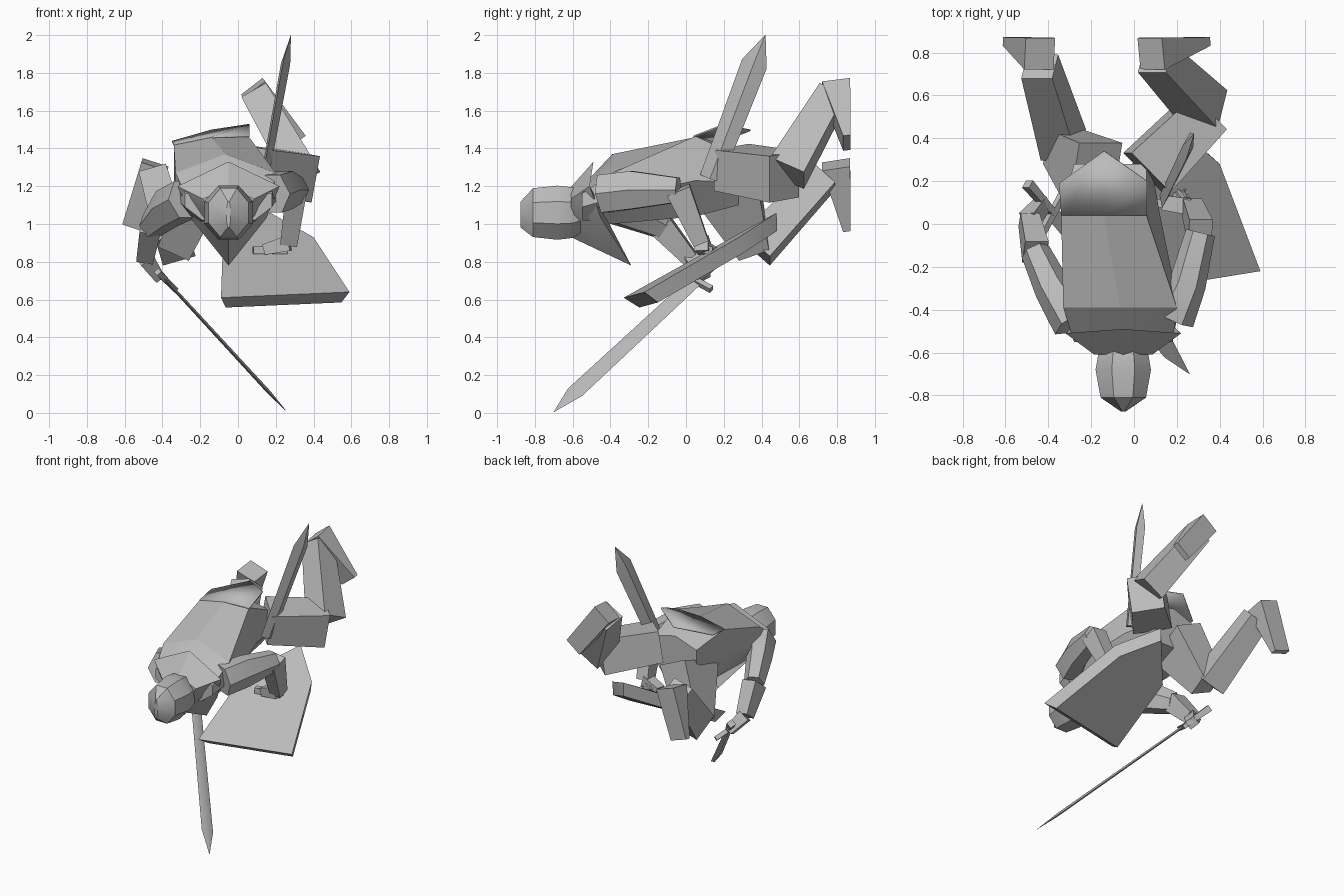
import bpy
import bmesh
import math
from mathutils import Vector

default_cube = bpy.data.objects.get("Cube")
if default_cube:
    bpy.data.objects.remove(default_cube, do_unlink=True)

GREY = (0.5, 0.5, 0.5, 1.0)
stone_grey = bpy.data.materials.new("stone_grey")
stone_grey.use_nodes = True
stone_grey.diffuse_color = GREY
for node in stone_grey.node_tree.nodes:
    if node.type == 'BSDF_PRINCIPLED':
        node.inputs["Base Color"].default_value = GREY

AXIS_X, AXIS_Y, AXIS_Z = Vector((1, 0, 0)), Vector((0, 1, 0)), Vector((0, 0, 1))


def finish(name, mesh_builder, smooth_angle=25):
    """Turn a bmesh into a shaded, coloured object."""
    bmesh.ops.recalc_face_normals(mesh_builder, faces=mesh_builder.faces[:])
    mesh = bpy.data.meshes.new(name)
    mesh_builder.to_mesh(mesh)
    mesh_builder.free()
    mesh.materials.append(stone_grey)
    part = bpy.data.objects.new(name, mesh)
    bpy.context.collection.objects.link(part)
    bpy.ops.object.select_all(action='DESELECT')
    part.select_set(True)
    bpy.context.view_layer.objects.active = part
    bpy.ops.object.shade_smooth_by_angle(angle=math.radians(smooth_angle))
    return part


def skin(name, rings):
    """Join equal rings of points into a closed solid."""
    builder = bmesh.new()
    loops = [[builder.verts.new(point) for point in ring] for ring in rings]
    for lower, upper in zip(loops, loops[1:]):
        for i in range(len(lower)):
            j = (i + 1) % len(lower)
            builder.faces.new((lower[i], lower[j], upper[j], upper[i]))
    builder.faces.new(loops[0][::-1])
    builder.faces.new(loops[-1])
    return finish(name, builder)


def oval(centre, side, up, sides, turn=0.5):
    """Polygon ring around a centre, spanned by two half-axis vectors."""
    angles = [math.tau * (i + turn) / sides for i in range(sides)]
    return [Vector(centre) + side * math.cos(a) + up * math.sin(a) for a in angles]


def limb(name, stations, reference=AXIS_Y, sides=4):
    """Tapered bar through (centre, half width, half depth) stations."""
    centres = [Vector(station[0]) for station in stations]
    corner = 1 / math.cos(math.pi / sides)
    rings = []
    for i, (_, width, depth) in enumerate(stations):
        before, after = max(i - 1, 0), min(i + 1, len(stations) - 1)
        along = (centres[after] - centres[before]).normalized()
        side = (reference - along * reference.dot(along)).normalized()
        up = along.cross(side)
        rings.append(oval(centres[i], side * width * corner, up * depth * corner, sides))
    return skin(name, rings)


def blade(name, base, tip, edge, thickness, shoulder=0.85):
    """Flat diamond-section blade with a pointed end."""
    base, tip = Vector(base), Vector(tip)
    flat = (tip - base).cross(edge).normalized() * thickness
    rings = []
    for along, scale in ((0, 0.85), (shoulder, 1), (1, 0.02)):
        rings.append(oval(base.lerp(tip, along), edge * scale, flat * scale, 4, 0))
    return skin(name, rings)


# Torso: broad flat back, lofted from
# (y, left edge, right edge, right waist, bottom, left corner, spine, right corner)
torso_rings = []
for y, left, right, flank, bottom, left_top, spine, right_top in (
        (-0.55, -0.28, 0.18, 0.18, 1.02, 1.16, 1.2, 1.16),
        (-0.39, -0.33, 0.2, 0.21, 1.0, 1.27, 1.37, 1.27),
        (0.05, -0.34, 0.055, 0.12, 1.04, 1.42, 1.46, 1.465),
        (0.28, -0.28, 0.06, 0.08, 1.1, 1.34, 1.4, 1.36)):
    middle, half = (left + right) / 2, (right - left) / 2
    waist = bottom + (left_top - bottom) * 0.5
    torso_rings.append([
        (middle - half * 0.6, y, bottom), (middle + half * 0.6, y, bottom),
        (flank, y, waist), (right, y, right_top), (middle, y, spine),
        (left, y, left_top), (left, y, waist)])
skin("torso", torso_rings)

# Cape hem flaring over the hips
cape_rows = [
    [(-0.34, 0.04, 1.42), (-0.14, 0.04, 1.462), (0.06, 0.04, 1.468)],
    [(-0.35, 0.19, 1.44), (-0.14, 0.34, 1.5), (0.06, 0.2, 1.53)]]
cape_mesh = bmesh.new()
near, far = [[cape_mesh.verts.new(point) for point in row] for row in cape_rows]
for i in range(len(near) - 1):
    cape_mesh.faces.new((near[i], near[i + 1], far[i + 1], far[i]))
cape = finish("cape_hem", cape_mesh)
cape.modifiers.new("cloth_thickness", 'SOLIDIFY').thickness = 0.008

# Pointed collar: neck ring and draped rim
HEAD_X = -0.05
collar_rim = []
neck_ring = []
for across, y, z in ((0, -0.49, 1.33), (0.27, -0.51, 1.2), (0.2, -0.45, 1.03),
                     (0, -0.29, 0.78), (-0.2, -0.45, 1.03), (-0.27, -0.51, 1.2)):
    collar_rim.append((HEAD_X + across, y, z))
    neck_ring.append((HEAD_X + across * 0.5, -0.61, 1.07 + (z - 1.07) * 0.48))
skin("collar", [neck_ring, collar_rim])

# Helmet with a vertical ridge in front
head_rings = []
for y, z, width, height in ((-0.52, 1.07, 0.08, 0.1), (-0.6, 1.06, 0.125, 0.145),
                            (-0.68, 1.06, 0.14, 0.155), (-0.81, 1.06, 0.115, 0.14),
                            (-0.875, 1.05, 0.012, 0.075)):
    head_rings.append(oval((HEAD_X, y, z), AXIS_X * width, AXIS_Z * height, 8))
skin("helmet", head_rings)


def leg(label, hip, knee, shin_top, ankle, heel, toe, hip_size, knee_size):
    """Thigh, shin and flat-soled foot; sizes are (half width, half depth)."""
    limb(label + "_thigh", [(hip, *hip_size), (knee, *knee_size)])
    limb(label + "_shin", [(shin_top, 0.1, 0.09), (ankle, 0.075, 0.075)])
    limb(label + "_foot", [(heel, 0.075, 0.072), (toe, 0.02, 0.065)])


leg("left", (0.06, 0.24, 1.3), (0.335, 0.52, 1.25), (0.335, 0.535, 1.27),
    (0.1, 0.775, 1.68), (0.08, 0.795, 1.72), (0.305, 0.852, 1.43),
    (0.13, 0.11), (0.11, 0.125))
leg("right", (-0.18, 0.22, 1.2), (-0.33, 0.36, 0.87), (-0.33, 0.37, 0.87),
    (-0.44, 0.735, 1.25), (-0.44, 0.795, 1.315), (-0.55, 0.852, 0.98),
    (0.17, 0.11), (0.085, 0.09))


def arm(label, shoulder, middle, elbow, wrist, palm):
    """Upper arm, forearm and hand."""
    limb(label + "_upper_arm", [(shoulder, 0.1, 0.09), (middle, 0.1, 0.075),
                                (elbow, 0.065, 0.06)], AXIS_Z, 6)
    limb(label + "_forearm", [(elbow, 0.065, 0.055), (wrist, 0.042, 0.045)])
    limb(label + "_hand", [(wrist, 0.038, 0.042), (palm, 0.035, 0.028)])


arm("right", (-0.28, -0.46, 1.13), (-0.38, -0.3, 1.08), (-0.46, -0.13, 0.99),
    (-0.49, 0.02, 0.82), (-0.42, 0.1, 0.72))
arm("left", (0.18, -0.44, 1.16), (0.25, -0.28, 1.18), (0.31, -0.04, 1.18),
    (0.27, 0.08, 0.9), (0.14, 0.1, 0.865))

# Fingers of the left hand
for i in range(3):
    root = Vector((0.24, 0.08 + i * 0.035, 0.91 - i * 0.025))
    limb("left_finger_%d" % (i + 1), [(root, 0.015, 0.015),
                                      (root + Vector((-0.05, 0.06, -0.04)), 0.012, 0.012)])

# Drawn sword: blade, crossguard and grip along one line
sword_base, sword_tip = Vector((-0.38, 0.05, 0.7)), Vector((0.26, -0.7, 0.005))
sword_edge = Vector((0.02, 0.037, -0.02))
sword_line = (sword_tip - sword_base).normalized()
blade("sword_blade", sword_base, sword_tip, sword_edge, 0.01)
limb("sword_guard", [(sword_base - sword_edge * 2.3, 0.015, 0.015),
                     (sword_base + sword_edge * 2.3, 0.015, 0.015)])
limb("sword_grip", [(sword_base, 0.016, 0.016),
                    (sword_base - sword_line * 0.22, 0.022, 0.022)])

# Second blade rising from the left hip
blade("hip_blade", (0.14, 0.13, 1.24), (0.28, 0.42, 2.0),
      Vector((0.01, 0.065, -0.025)), 0.025, 0.8)

# Shield: five-sided plate with a bevelled, smaller outer face
shield_back = [Vector(point) for point in (
    (-0.09, -0.33, 0.61), (0.59, -0.22, 0.64), (0.4, 0.28, 0.93),
    (0.17, 0.48, 1.06), (-0.08, 0.2, 0.9))]
shield_centre = sum(shield_back, Vector()) / len(shield_back)
shield_normal = Vector((0.04, -0.49, 0.87))
shield_front = [point.lerp(shield_centre, 0.1) - shield_normal * 0.085 for point in shield_back]
skin("shield", [shield_back, shield_front])
limb("shield_grip", [((0.08, 0.09, 0.86), 0.02, 0.02), ((0.26, 0.12, 0.86), 0.02, 0.02)])
